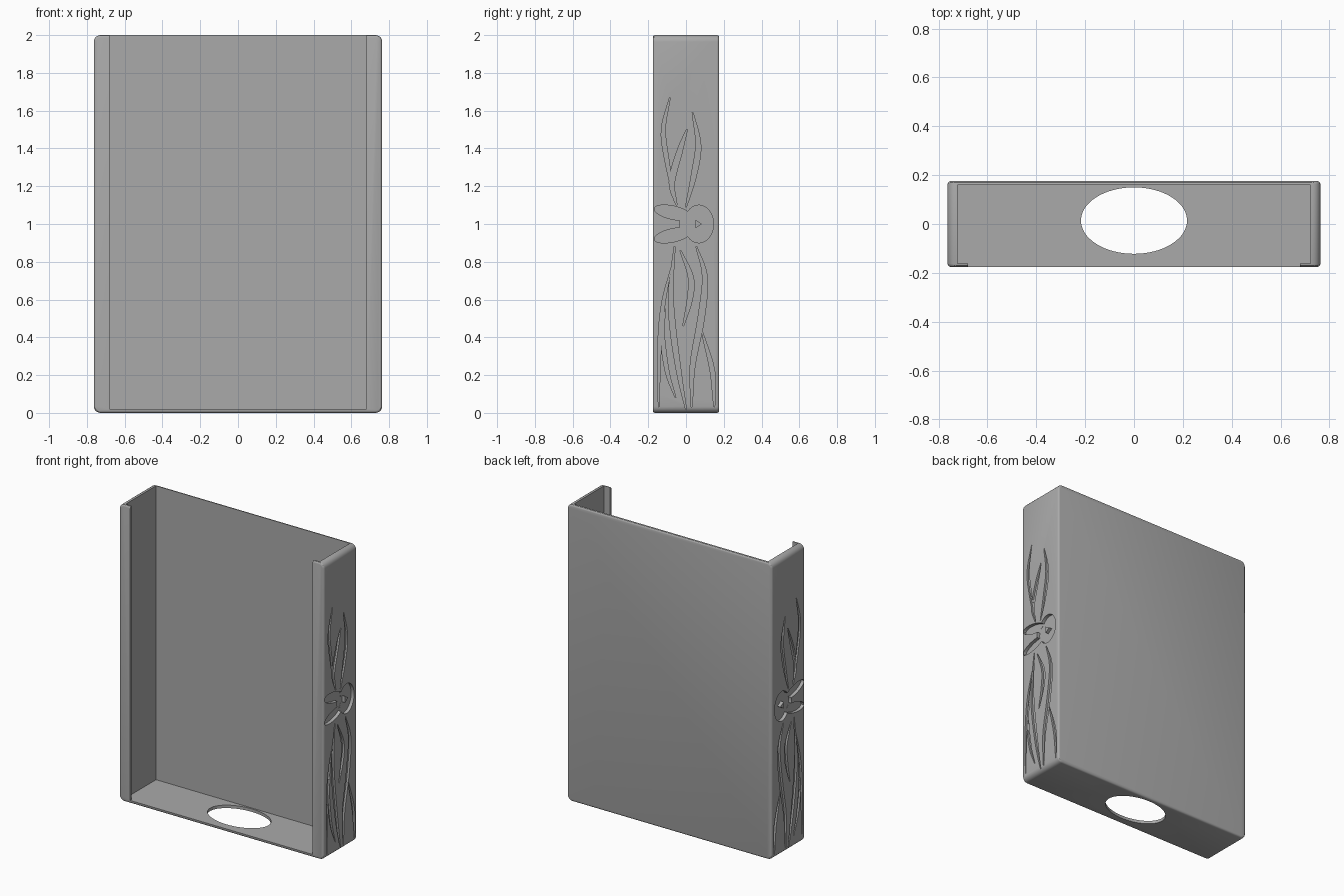
import bpy, bmesh, math
from mathutils import Vector

if "Cube" in bpy.data.objects:
    bpy.data.objects.remove(bpy.data.objects["Cube"], do_unlink=True)

W, D, H = 0.763, 0.176, 2.0      # half width, half depth, height

grey = bpy.data.materials.new("plain grey")
grey.use_nodes = True
colour = (0.4, 0.4, 0.4, 1)
grey.diffuse_color = colour
grey.node_tree.nodes["Principled BSDF"].inputs["Base Color"].default_value = colour


def add_object(name, bm):
    bmesh.ops.recalc_face_normals(bm, faces=bm.faces)
    mesh = bpy.data.meshes.new(name)
    bm.to_mesh(mesh)
    bm.free()
    mesh.materials.append(grey)
    obj = bpy.data.objects.new(name, mesh)
    bpy.context.collection.objects.link(obj)
    return obj


def box(name, low, high):
    bm = bmesh.new()
    bmesh.ops.create_cube(bm, size=1)
    for v in bm.verts:
        v.co = [(a + b) / 2 + c * (b - a) for a, b, c in zip(low, high, v.co)]
    return add_object(name, bm)


def prism(name, outline, x0, x1):
    """Extrude a (y, z) outline along x."""
    bm = bmesh.new()
    face = bm.faces.new([bm.verts.new((x0, y, z)) for y, z in outline])
    new = bmesh.ops.extrude_face_region(bm, geom=[face])["geom"]
    moved = [v for v in new if isinstance(v, bmesh.types.BMVert)]
    bmesh.ops.translate(bm, verts=moved, vec=(x1 - x0, 0, 0))
    return add_object(name, bm)


def carve(target, cutter):
    """Subtract the cutter, then discard it."""
    mod = target.modifiers.new("carve", 'BOOLEAN')
    mod.operation, mod.solver, mod.object = 'DIFFERENCE', 'EXACT', cutter
    graph = bpy.context.evaluated_depsgraph_get()
    mesh = bpy.data.meshes.new_from_object(target.evaluated_get(graph))
    target.modifiers.clear()
    target.data = mesh
    bpy.data.objects.remove(cutter, do_unlink=True)


def spline(points, steps=5):
    """Smooth path through the points."""
    p = [Vector(q) for q in points]
    p = [2 * p[0] - p[1]] + p + [2 * p[-1] - p[-2]]
    path = []
    for a, b, c, d in zip(p, p[1:], p[2:], p[3:]):
        for i in range(steps):
            t = i / steps
            path.append(0.5 * (2 * b + (c - a) * t + (2 * a - 5 * b + 4 * c - d) * t**2
                               + (3 * b - a - 3 * c + d) * t**3))
    return path + [p[-2]]


def blade_outline(points, width):
    """Leaf that tapers toward both ends."""
    path = spline(points)
    left, right = [], []
    for i, q in enumerate(path):
        way = (path[min(i + 1, len(path) - 1)] - path[max(i - 1, 0)]).normalized()
        t = i / (len(path) - 1)
        side = Vector((-way.y, way.x)) * width / 2 * (0.15 + 0.85 * math.sin(math.pi * t))
        left.append(q + side)
        right.append(q - side)
    return left + right[::-1]


def oval(y, z, ry, rz, tilt=0, n=28):
    c, s = math.cos(tilt), math.sin(tilt)
    ring = [2 * math.pi * i / n for i in range(n)]
    return [(y + ry * math.cos(a) * c - rz * math.sin(a) * s,
             z + ry * math.cos(a) * s + rz * math.sin(a) * c) for a in ring]


# Rounded outer block
case = box("case", (-W, -D, 0), (W, D, H))
bm = bmesh.new()
bm.from_mesh(case.data)
corners = [e for e in bm.edges if abs(e.verts[0].co.y - e.verts[1].co.y) > D]
bmesh.ops.bevel(bm, geom=corners, offset=0.035, segments=5, profile=0.5, affect='EDGES')
rims = [e for e in bm.edges if abs(e.verts[0].co.y - e.verts[1].co.y) < 0.001
        and len({f.normal.y > 0.9 or f.normal.y < -0.9 for f in e.link_faces}) == 2]
bmesh.ops.bevel(bm, geom=rims, offset=0.013, segments=3, profile=0.5, affect='EDGES')
bm.to_mesh(case.data)
bm.free()

# Open cavity, front opening between the lips, oval hole in the floor
carve(case, box("cavity_cutter", (-0.723, -0.162, 0.02), (0.723, 0.16, 2.2)))
carve(case, box("opening_cutter", (-0.68, -0.3, 0.02), (0.68, 0, 2.2)))
bm = bmesh.new()
bmesh.ops.create_cone(bm, cap_ends=True, segments=64, radius1=1, radius2=1, depth=0.3)
for v in bm.verts:
    v.co = (v.co.x * 0.217, v.co.y * 0.136 + 0.014, v.co.z)
carve(case, add_object("hole_cutter", bm))

# Grass blades engraved in both sides, as (path, width)
blades = [
    ([(-.06, 1.12), (-.1, 1.33), (-.12, 1.5), (-.085, 1.67)], .024),
    ([(0, 1.09), (.04, 1.25), (.065, 1.42), (.035, 1.59)], .03),
    ([(-.05, 1.1), (-.075, 1.22), (-.035, 1.38), (.005, 1.5)], .032),
    ([(-.145, .03), (-.14, .36), (-.12, .58), (-.08, .76)], .02),
    ([(-.055, .08), (-.1, .22), (-.125, .42), (-.11, .55)], .022),
    ([(0, .02), (-.035, .2), (-.07, .45), (-.08, .65), (-.06, .88)], .03),
    ([(-.015, .46), (.02, .6), (.025, .72), (-.03, .86)], .03),
    ([(.03, .03), (.035, .25), (.08, .5), (.1, .72), (.055, .88)], .034),
    ([(.15, .03), (.14, .22), (.085, .43)], .024),
]
# Rabbit head with two ears, and its raised eye
rabbit = [oval(.068, 1, .078, .1), oval(-.07, 1.06, .1, .035, -.22),
          oval(-.07, .94, .1, .035, .22), oval(0, 1, .035, .055)]
eye = [(.05, .978), (.05, 1.022), (.085, 1)]

for side, label in ((1, "left"), (-1, "right")):
    for i, (path, width) in enumerate(blades):
        depth = 0.012 + 0.0004 * i
        carve(case, prism("blade_cutter", blade_outline(path, width),
                          side * (W - depth), side * (W + 0.05)))
    for i, outline in enumerate(rabbit):
        depth = 0.022 + 0.0004 * i
        carve(case, prism("rabbit_cutter", outline,
                          side * (W - depth), side * (W + 0.05)))
    prism(label + "_rabbit_eye", eye, side * (W - 0.03), side * W)

# Smooth the rounded edges only
bpy.ops.object.select_all(action='DESELECT')
case.select_set(True)
bpy.context.view_layer.objects.active = case
bpy.ops.object.shade_smooth_by_angle(angle=math.radians(30))
